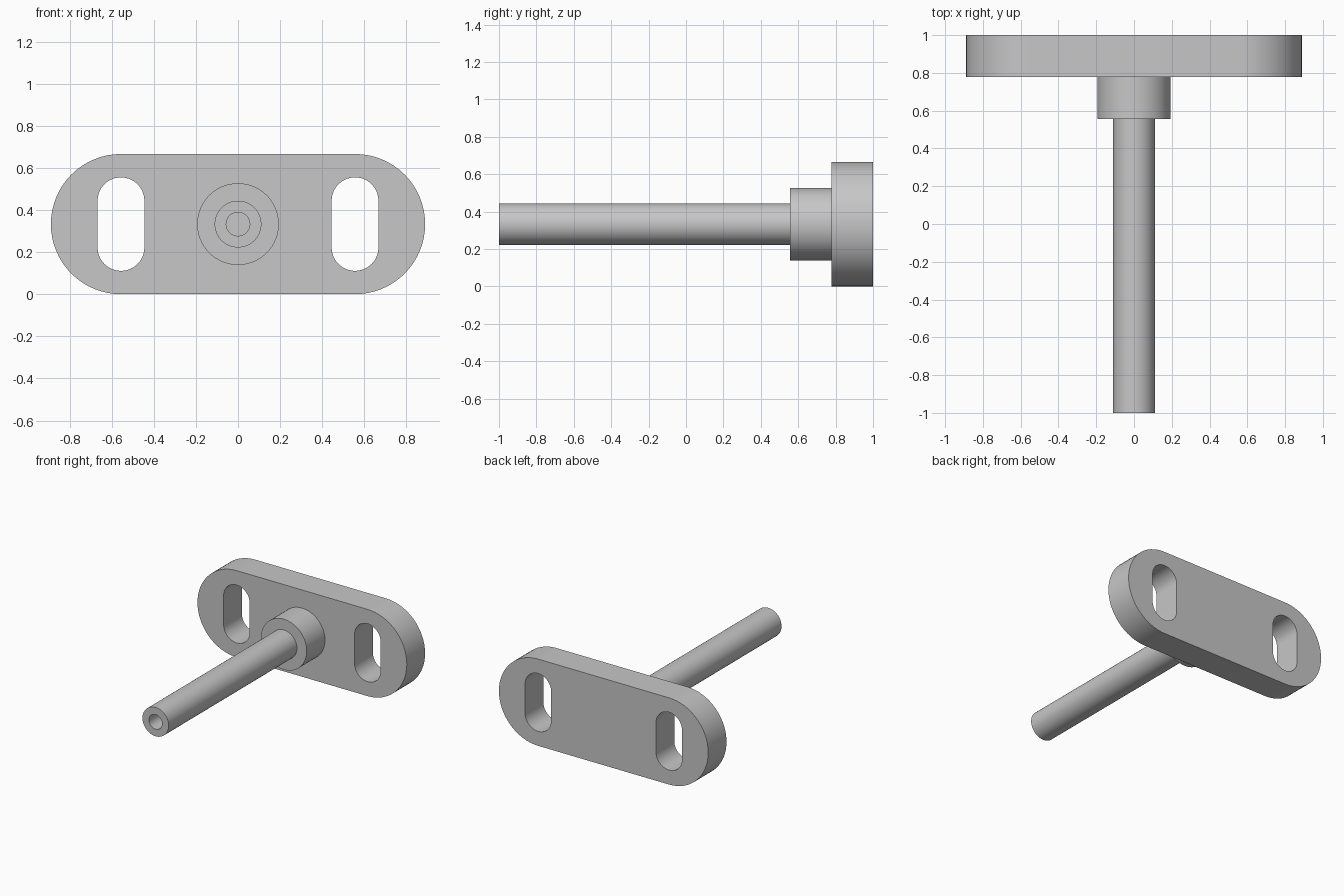
import bpy
import bmesh
import math
from mathutils import Vector

cube = bpy.data.objects.get("Cube")
if cube:
    bpy.data.objects.remove(cube, do_unlink=True)

MID_Z = 0.333      # height of the stem axis
PLATE_FRONT = 0.778
SLOT_X = 0.556

grey = bpy.data.materials.new("plain grey")
grey.use_nodes = True
colour = (0.57, 0.57, 0.57, 1)
grey.diffuse_color = colour
grey.node_tree.nodes["Principled BSDF"].inputs["Base Color"].default_value = colour


def finish(name, bm):
    """Turn a bmesh into a smooth-shaded object with crisp edges."""
    bmesh.ops.recalc_face_normals(bm, faces=bm.faces)
    mesh = bpy.data.meshes.new(name)
    bm.to_mesh(mesh)
    bm.free()
    mesh.materials.append(grey)
    obj = bpy.data.objects.new(name, mesh)
    bpy.context.collection.objects.link(obj)
    bpy.ops.object.select_all(action="DESELECT")
    obj.select_set(True)
    bpy.context.view_layer.objects.active = obj
    bpy.ops.object.shade_smooth_by_angle(angle=math.radians(30))
    return obj


def stadium(bm, cx, radius, shift_x, shift_z, steps=32):
    """Closed edge loop: two half circles moved apart along x or z."""
    start = -math.pi / 2 if shift_x else 0
    verts = []
    for side in (1, -1):
        for i in range(steps + 1):
            a = start + math.pi * i / steps + (math.pi if side < 0 else 0)
            verts.append(bm.verts.new((cx + side * shift_x + radius * math.cos(a),
                                       PLATE_FRONT,
                                       MID_Z + side * shift_z + radius * math.sin(a))))
    return [bm.edges.new((v, verts[i - 1])) for i, v in enumerate(verts)]


def lathe(name, profile, steps=64):
    """Spin (radius, y) points around the stem axis."""
    bm = bmesh.new()
    verts = [bm.verts.new((r, y, MID_Z)) for r, y in profile]
    edges = [bm.edges.new(pair) for pair in zip(verts, verts[1:])]
    bmesh.ops.spin(bm, geom=verts + edges, cent=(0, 0, MID_Z), axis=(0, 1, 0),
                   angle=math.tau, steps=steps)
    bmesh.ops.remove_doubles(bm, verts=bm.verts, dist=0.0001)
    return finish(name, bm)


# Mounting plate with two upright slots
bm = bmesh.new()
loops = stadium(bm, 0, 0.333, SLOT_X, 0)
for side in (-1, 1):
    loops += stadium(bm, side * SLOT_X, 0.111, 0, 0.111)
bmesh.ops.triangle_fill(bm, edges=loops, use_beauty=True, normal=(0, -1, 0))
grown = bmesh.ops.extrude_face_region(bm, geom=bm.faces[:], use_keep_orig=True)
bmesh.ops.translate(bm, vec=Vector((0, 1 - PLATE_FRONT, 0)),
                    verts=[g for g in grown["geom"] if isinstance(g, bmesh.types.BMVert)])
finish("mounting_plate", bm)

# Collar, set slightly into the plate
lathe("collar", [(0, 0.8), (0.194, 0.8), (0.194, 0.556), (0, 0.556)])

# Rod with a blind hole in its front end
lathe("rod", [(0, 0.6), (0.111, 0.6), (0.111, -1), (0.056, -1), (0.056, -0.5), (0, -0.5)])
